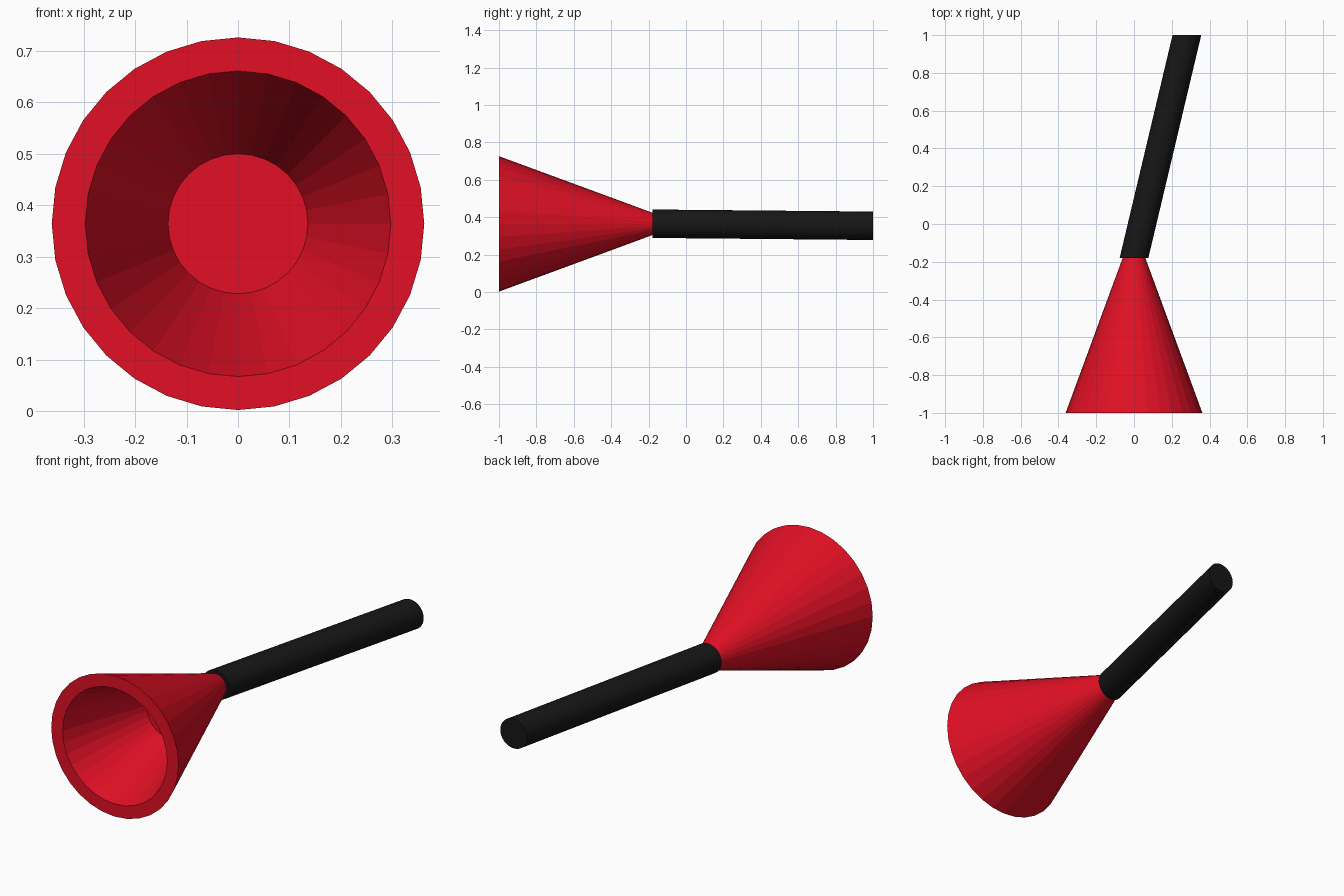
import bpy, bmesh, math

if "Cube" in bpy.data.objects:
    bpy.data.objects.remove(bpy.data.objects["Cube"])

SIDES = 32
ZC = 0.364


def material(name, color):
    m = bpy.data.materials.new(name)
    m.diffuse_color = color
    m.use_nodes = True
    m.node_tree.nodes["Principled BSDF"].inputs["Base Color"].default_value = m.diffuse_color
    return m


def loft(name, rings, mat):
    """Skin circles (x, y, z, radius) facing along y and cap both ends."""
    bm = bmesh.new()
    loops = []
    for x, y, z, r in rings:
        loops.append([bm.verts.new((x + r * math.sin(a), y, z + r * math.cos(a)))
                      for a in (math.tau * i / SIDES for i in range(SIDES))])
    for a, b in zip(loops, loops[1:]):
        for i in range(SIDES):
            j = (i + 1) % SIDES
            bm.faces.new((a[i], a[j], b[j], b[i]))
    bm.faces.new(loops[0])
    bm.faces.new(loops[-1])
    bmesh.ops.recalc_face_normals(bm, faces=bm.faces[:])
    me = bpy.data.meshes.new(name)
    bm.to_mesh(me)
    bm.free()
    me.materials.append(mat)
    ob = bpy.data.objects.new(name, me)
    bpy.context.collection.objects.link(ob)
    return ob


red = material("red", (0.75, 0.005, 0.018, 1))
black = material("black", (0.008, 0.008, 0.008, 1))

# Flared cup: recess floor, inner wall, rim, outer wall, narrow back
loft("funnel_cup", [
    (0, -0.55, ZC, 0.136),
    (0, -1.0, ZC, 0.297),
    (0, -1.0, ZC, 0.362),
    (0, -0.18, ZC, 0.060),
], red)

# Slanted handle with both ends cut square to y
loft("handle", [
    (0, -0.18, ZC + 0.001, 0.076),
    (0.28, 1.0, ZC - 0.010, 0.076),
], black)
